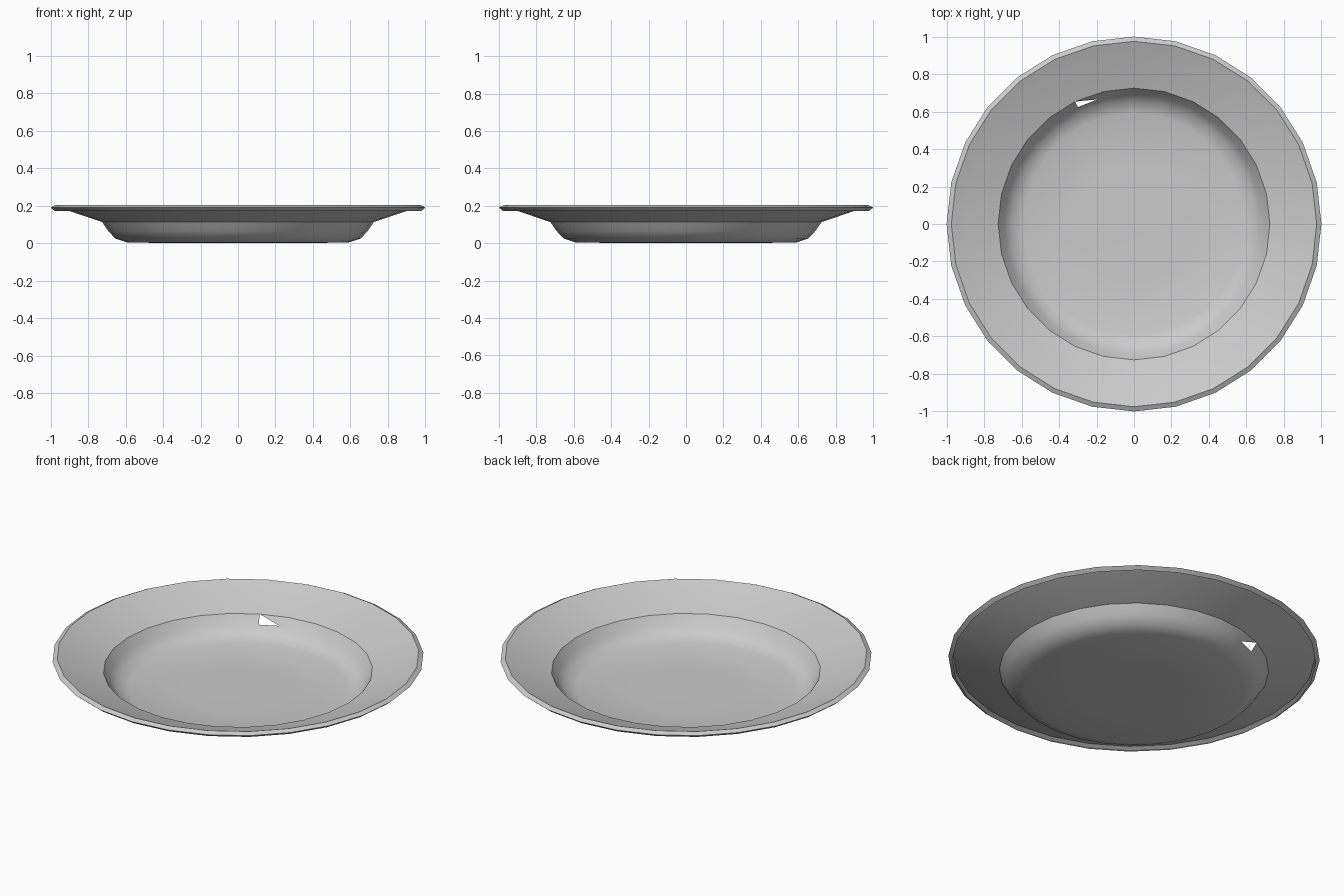
import bpy, bmesh, math
from mathutils import Vector

cube = bpy.data.objects.get("Cube")
if cube:
    bpy.data.objects.remove(cube, do_unlink=True)

SEGMENTS = 28

# Glaze colour
glaze = bpy.data.materials.new("grey_glaze")
glaze.use_nodes = True
colour = (0.6, 0.6, 0.6, 1)
glaze.diffuse_color = colour
glaze.node_tree.nodes["Principled BSDF"].inputs["Base Color"].default_value = colour

# Profile (radius, height): floor, curved wall, sloping rim, turned-down lip
profile = [(0.3, 0.0), (0.59, 0.004), (0.655, 0.025), (0.692, 0.065),
           (0.725, 0.113), (0.9, 0.172), (0.975, 0.203), (1.0, 0.19), (0.978, 0.172)]

bm = bmesh.new()
rings = []
for radius, height in profile:
    ring = []
    for i in range(SEGMENTS):
        a = math.tau * i / SEGMENTS
        ring.append(bm.verts.new((radius * math.cos(a), radius * math.sin(a), height)))
    rings.append(ring)

# Flat floor centre
bm.faces.new(rings[0])

# Bands between neighbouring rings, with one small chip through the wall
chip_band, chip_segment = 3, 8
for band, (inner, outer) in enumerate(zip(rings, rings[1:])):
    for i in range(SEGMENTS):
        j = (i + 1) % SEGMENTS
        a, b, c, d = inner[i], outer[i], outer[j], inner[j]
        if (band, i) == (chip_band, chip_segment):
            tip = bm.verts.new(Vector(a.co).lerp(d.co, 0.3).lerp(b.co, 0.12))
            bm.faces.new((a, b, tip))
            bm.faces.new((b, c, tip))
            bm.faces.new((a, tip, d))
        else:
            bm.faces.new((a, b, c, d))

mesh = bpy.data.meshes.new("plate")
bm.to_mesh(mesh)
bm.free()
mesh.materials.append(glaze)

plate = bpy.data.objects.new("plate", mesh)
bpy.context.collection.objects.link(plate)
bpy.context.view_layer.objects.active = plate
plate.select_set(True)
bpy.ops.object.shade_smooth_by_angle(angle=math.radians(32))
